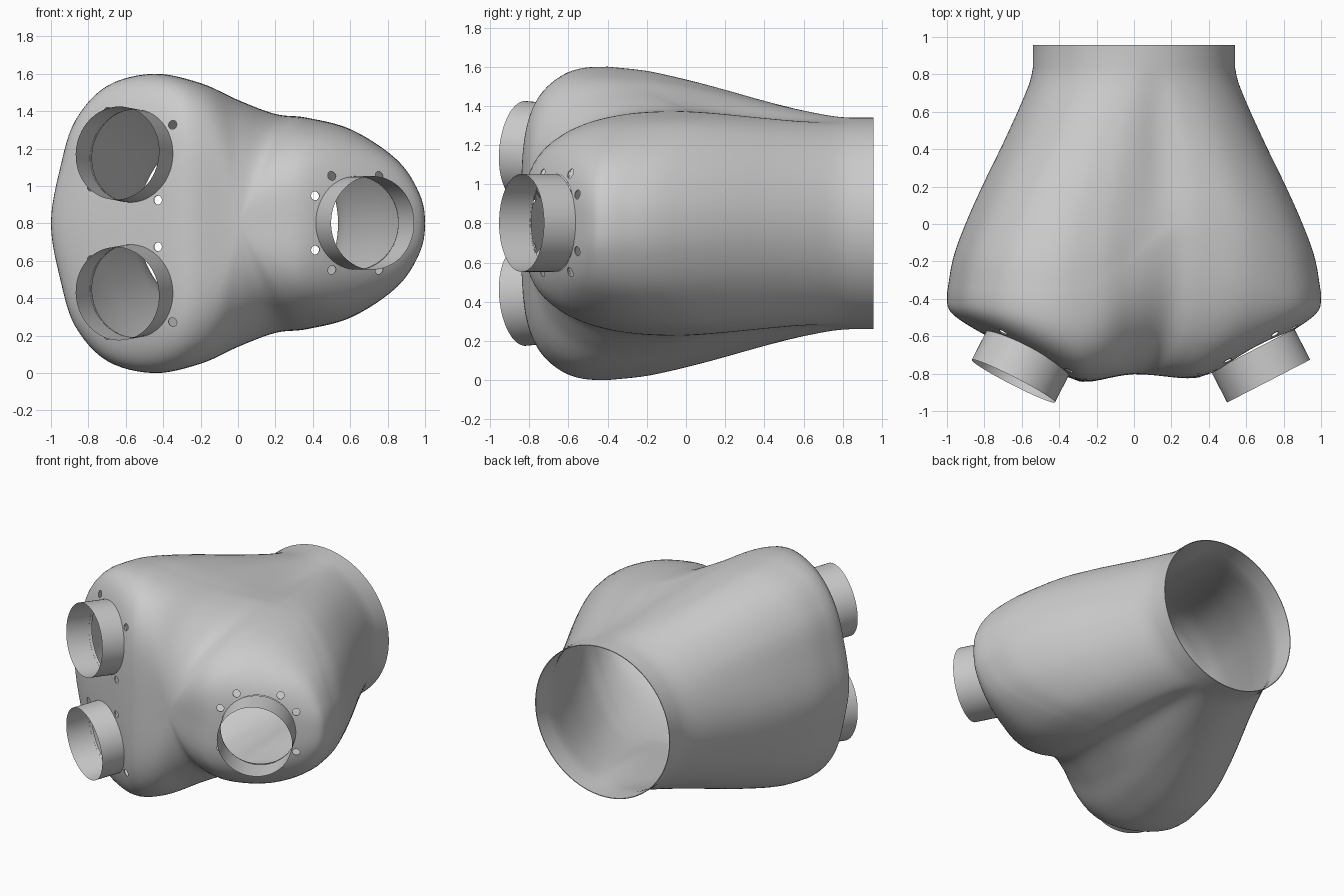
import bpy, bmesh
from math import radians, cos, sin, pi, exp
from mathutils import Vector, Matrix

if "Cube" in bpy.data.objects:
    bpy.data.objects.remove(bpy.data.objects["Cube"])

ZC = 0.8  # height of the symmetry plane


def catmull(pts, per):
    """Smooth open curve through tuples, `per` samples for each span."""
    P = [Vector(p) for p in pts]
    P = [2 * P[0] - P[1]] + P + [2 * P[-1] - P[-2]]
    out = []
    for i in range(1, len(P) - 2):
        a, b, c, d = P[i - 1:i + 3]
        for k in range(per):
            t = k / per
            out.append(0.5 * (2 * b + (c - a) * t + (2 * a - 5 * b + 4 * c - d) * t * t
                              + (3 * b - 3 * c + d - a) * t ** 3))
    out.append(P[-2])
    return out


def lookup(table, x):
    """Piecewise-linear value of a sorted (x, value) table."""
    for (x0, v0), (x1, v1) in zip(table, table[1:]):
        if x <= x1:
            return v0 + (v1 - v0) * (x - x0) / (x1 - x0)
    return table[-1][1]


# Upper half of the widest outline:
# x, z above centre, matching outlet angle, y where rounding starts, squareness of rounding
half = [(1, 0, 0, -.37, 5), (.97, .16, 12, -.36, 4.8), (.85, .34, 27, -.29, 4), (.61, .5, 48, -.12, 3.3),
        (.37, .565, 66, -.02, 2.8), (.2, .585, 76, -.04, 2.4), (0, .66, 88, -.2, 2.6),
        (-.2, .75, 96, -.36, 3.1), (-.45, .8, 107, -.4, 3.3), (-.7, .735, 122, -.39, 3.4),
        (-.87, .55, 140, -.38, 3.8), (-.95, .3, 158, -.37, 4.6), (-1, 0, 180, -.37, 5)]
# reflect the first and last spans so the outline stays smooth across the symmetry plane
a, b = half[1], half[-2]
ext = [(a[0], -a[1], -a[2], a[3], a[4])] + half + [(b[0], -b[1], 360 - b[2], b[3], b[4])]
# (Vectors hold any number of components)
upper = [tuple(v) for v in catmull(ext, 6)[6:-6]]
outline = upper + [(x, -z, 360 - a, e, n) for x, z, a, e, n in upper[-2:0:-1]]

spread = [(p.x, p.y) for p in catmull([(0, 0), (.07, .04), (.19, .17), (.355, .37), (.515, .575),
                                       (.68, .77), (.84, .925), (1, 1)], 8)]
face = [(p.x, p.y) for p in catmull([(-1.05, -.5), (-.9, -.565), (-.6, -.7), (-.35, -.82),
                                     (-.24, -.843), (0, -.803), (.28, -.825), (.4, -.803),
                                     (.6, -.715), (.9, -.57), (1.05, -.5)], 8)]

# Shell: round outlet lofted into the three-port front, then a rounded front cap
bm = bmesh.new()
rings = []
N = len(outline)


def circle_pt(a):
    return .54 * cos(radians(a)), .54 * sin(radians(a))


def add_ring(fn):
    rings.append([bm.verts.new(fn(*p)) for p in outline])


def collar_point(x, z, a, e, n):
    cx, cz = circle_pt(a)
    return cx, .957, cz + ZC


add_ring(collar_point)
for k in range(29):
    t = k / 28
    w = lookup(spread, t)

    def body_point(x, z, a, e, n):
        cx, cz = circle_pt(a)
        dent = 1 - .05 * sin(pi * t) * exp(-((x - .16) / .13) ** 2)  # valley between lobes
        return cx + (x - cx) * w, .84 + (e - .84) * t, (cz + (z - cz) * w) * dent + ZC
    add_ring(body_point)
R0 = cos(pi / 4) ** .6
for k in range(1, 28):
    r = cos(k / 28 * pi / 2) ** .6 if k < 14 else R0 * (28 - k) / 14

    def cap_point(x, z, a, e, n):
        f = (1 - r ** n) ** (1 / n)
        return x * r, e + (lookup(face, x * r) - e) * f, z * r + ZC
    add_ring(cap_point)
for A, B in zip(rings, rings[1:]):
    for i in range(N):
        j = (i + 1) % N
        bm.faces.new((A[i], A[j], B[j], B[i]))
pole = bm.verts.new((0, lookup(face, 0), ZC))
for i in range(N):
    bm.faces.new((rings[-1][i], rings[-1][(i + 1) % N], pole))
bmesh.ops.recalc_face_normals(bm, faces=bm.faces)


def make_object(name, b):
    me = bpy.data.meshes.new(name)
    b.to_mesh(me)
    b.free()
    ob = bpy.data.objects.new(name, me)
    bpy.context.collection.objects.link(ob)
    return ob


def activate(ob):
    bpy.ops.object.select_all(action='DESELECT')
    ob.select_set(True)
    bpy.context.view_layer.objects.active = ob


shell = make_object("manifold_shell", bm)

# Ports: name, inner centre, outer centre, bolt angles
ports = [("right_pipe", (.635, -.675, .803), (.72, -.84, .803), (30, 60, 120, 150, 210, 240, 300, 330)),
         ("upper_left_pipe", (-.558, -.67, 1.16), (-.645, -.84, 1.176), (35, 125, 215, 305)),
         ("lower_left_pipe", (-.558, -.67, .44), (-.645, -.84, .424), (55, 145, 235, 325))]


def cylinder(b, m, radius, depth, seg, caps):
    bmesh.ops.create_cone(b, cap_ends=caps, segments=seg, radius1=radius, radius2=radius,
                          depth=depth, matrix=m)


cut = bmesh.new()
pipes = []
for name, inner, outer, angles in ports:
    p, q = Vector(inner), Vector(outer)
    az = (q - p).normalized()
    ax = Vector((0, 0, 1)).cross(az).normalized()
    ay = az.cross(ax)
    rot = Matrix((ax, ay, az)).transposed().to_4x4()
    # open pipe stub
    b = bmesh.new()
    cylinder(b, Matrix.Translation((p + q) / 2) @ rot, .25, (q - p).length, 64, False)
    pipes.append(make_object(name, b))
    # port opening and bolt holes
    base = Matrix.Translation(p) @ rot
    cylinder(cut, base, .249, .44, 64, True)
    for a in angles:
        off = Matrix.Translation((.29 * cos(radians(a)), .29 * sin(radians(a)), 0))
        cylinder(cut, base @ off, .024, .44, 16, True)
cutter = make_object("hole_cutter", cut)
cutter.hide_render = True

# Thin sheet wall, then cut the openings
activate(shell)
sol = shell.modifiers.new("wall", 'SOLIDIFY')
sol.thickness = .005
sol.offset = -1
boo = shell.modifiers.new("holes", 'BOOLEAN')
boo.operation = 'DIFFERENCE'
boo.solver = 'EXACT'
boo.object = cutter
bpy.ops.object.modifier_apply(modifier="wall")
bpy.ops.object.modifier_apply(modifier="holes")
bpy.data.objects.remove(cutter)

for ob in [shell] + pipes:
    activate(ob)
    bpy.ops.object.shade_smooth_by_angle(angle=radians(35))
